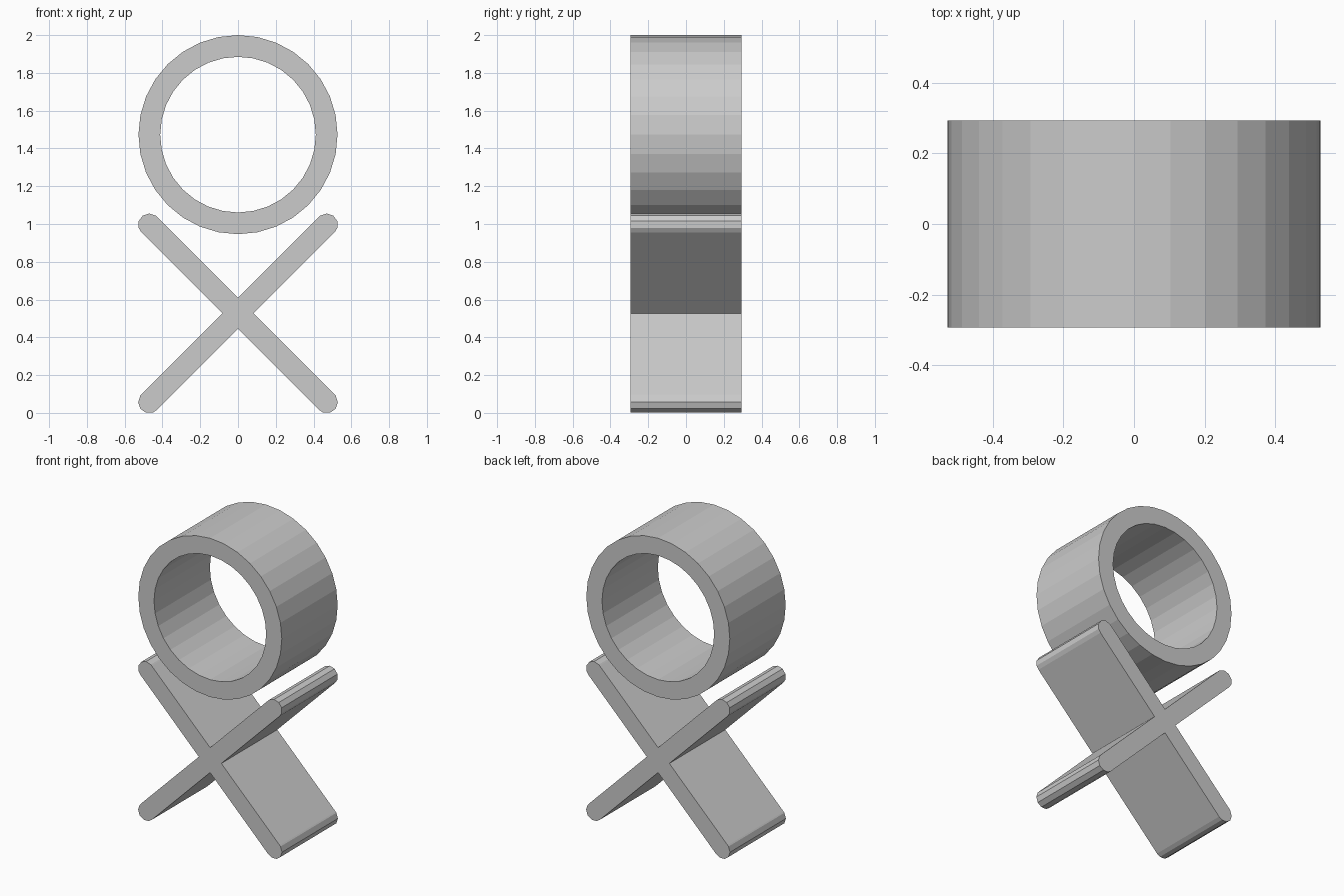
import bpy, bmesh
from math import radians, sin, cos, pi, sqrt

cube = bpy.data.objects.get("Cube")
if cube:
    bpy.data.objects.remove(cube, do_unlink=True)

HALF_DEPTH = 0.293
CROSS_Z, ARM, BAR_R = 0.527, 0.47, 0.0585
RING_Z, RING_OUT, RING_IN, RING_SIDES = 1.473, 0.527, 0.412, 32

grey = bpy.data.materials.new("light_grey")
grey.use_nodes = True
colour = (0.6, 0.6, 0.6, 1)
grey.diffuse_color = colour
grey.node_tree.nodes["Principled BSDF"].inputs["Base Color"].default_value = colour


def finish(bm, name, z):
    """Turn the front faces into a solid of full depth."""
    front = bm.faces[:]
    out = bmesh.ops.extrude_face_region(bm, geom=front, use_keep_orig=True)
    verts = [g for g in out["geom"] if isinstance(g, bmesh.types.BMVert)]
    bmesh.ops.translate(bm, verts=verts, vec=(0, 2 * HALF_DEPTH, 0))
    bmesh.ops.recalc_face_normals(bm, faces=bm.faces[:])
    mesh = bpy.data.meshes.new(name)
    bm.to_mesh(mesh)
    bm.free()
    mesh.materials.append(grey)
    obj = bpy.data.objects.new(name, mesh)
    obj.location.z = z
    bpy.context.collection.objects.link(obj)


def arc_point(x, z, degrees):
    a = radians(degrees)
    return x + BAR_R * cos(a), z + BAR_R * sin(a)


def arm_end(z, start, first):
    """Square bar corners with a five-vertex rounded cap between them."""
    angles = [start] + [first + 36 * i for i in range(5)] + [start + 180]
    return [arc_point(ARM, z, a) for a in angles]


# Crossed bars: right half outline, then its mirror
notch = BAR_R * sqrt(2)
right = arm_end(-ARM, -135, -108) + [(notch, 0)] + arm_end(ARM, -45, -18)
left = [(-x, z) for x, z in reversed(right)]
outline = [(0, -notch)] + right + [(0, notch)] + left
bm = bmesh.new()
bm.faces.new([bm.verts.new((x, -HALF_DEPTH, z)) for x, z in outline])
finish(bm, "crossed_bars", CROSS_Z)

# Ring: flat annulus of quads given depth
bm = bmesh.new()
loops = []
for radius in (RING_OUT, RING_IN):
    loops.append([bm.verts.new((radius * sin(2 * pi * i / RING_SIDES), -HALF_DEPTH,
                                radius * cos(2 * pi * i / RING_SIDES)))
                  for i in range(RING_SIDES)])
outer, inner = loops
for i in range(RING_SIDES):
    j = (i + 1) % RING_SIDES
    bm.faces.new((outer[i], outer[j], inner[j], inner[i]))
finish(bm, "ring", RING_Z)
